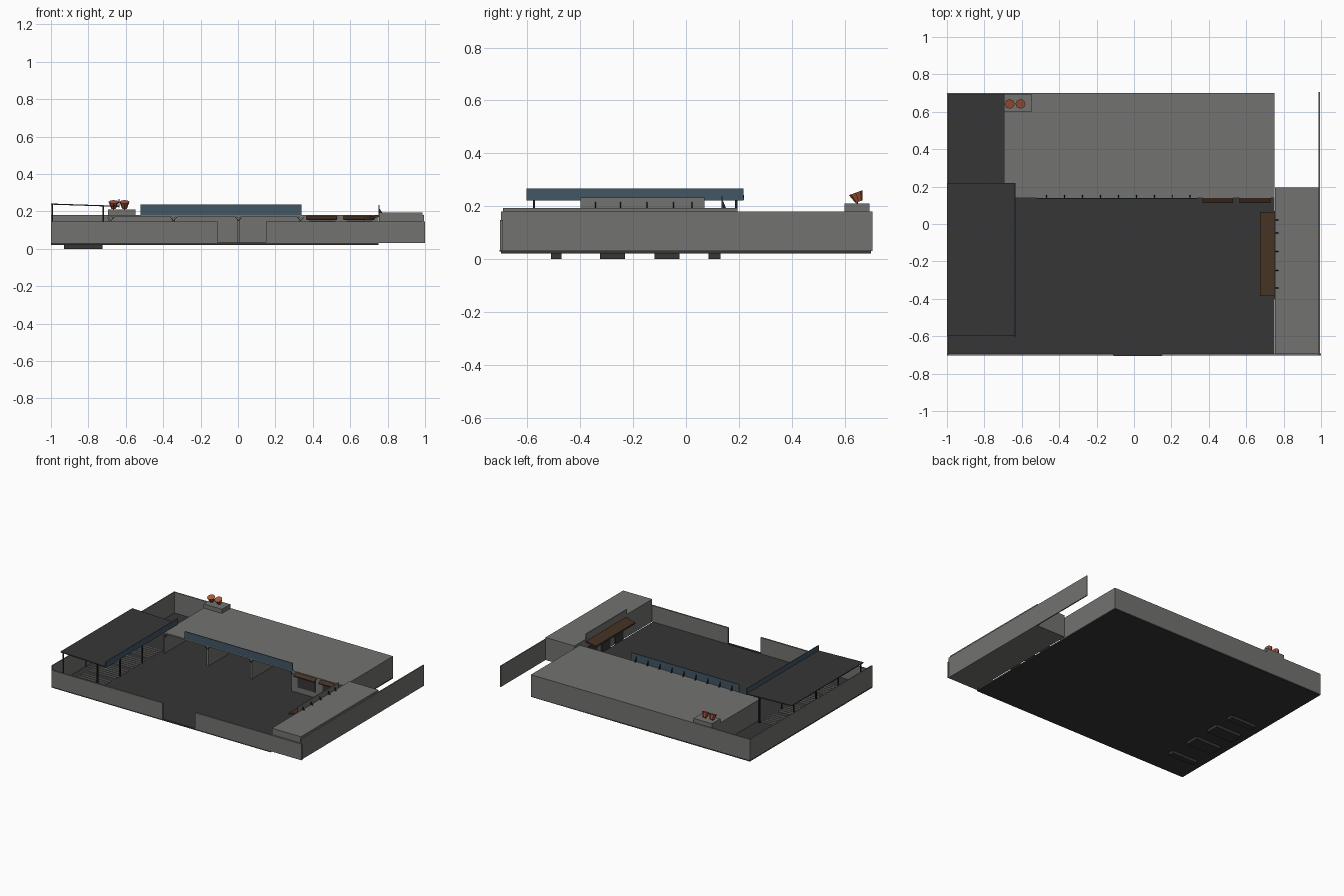
import bpy, bmesh, math
from mathutils import Matrix, Vector

if "Cube" in bpy.data.objects:
    bpy.data.objects.remove(bpy.data.objects["Cube"])


def material(name, rgb):
    m = bpy.data.materials.new(name)
    m.diffuse_color = (*rgb, 1)
    m.use_nodes = True
    m.node_tree.nodes["Principled BSDF"].inputs["Base Color"].default_value = m.diffuse_color
    return m


GREY = material("concrete grey", (0.17, 0.17, 0.16))
DARK = material("asphalt dark", (0.037, 0.037, 0.037))
BLUE = material("slate blue", (0.055, 0.095, 0.13))
BROWN = material("awning brown", (0.06, 0.032, 0.018))
ORANGE = material("rust orange", (0.42, 0.10, 0.045))
LIGHT = material("light grey", (0.32, 0.32, 0.31))
METAL = material("black metal", (0.015, 0.015, 0.015))


def finish(name, bm, mat):
    bmesh.ops.recalc_face_normals(bm, faces=bm.faces)
    me = bpy.data.meshes.new(name)
    bm.to_mesh(me)
    bm.free()
    me.materials.append(mat)
    ob = bpy.data.objects.new(name, me)
    bpy.context.collection.objects.link(ob)
    return ob


def boxes(name, mat, *specs):
    """One object from boxes given as x0, x1, y0, y1, z0, z1."""
    bm = bmesh.new()
    for x0, x1, y0, y1, z0, z1 in specs:
        mtx = Matrix.Translation(((x0 + x1) / 2, (y0 + y1) / 2, (z0 + z1) / 2)) @ \
            Matrix.Diagonal((x1 - x0, y1 - y0, z1 - z0, 1))
        bmesh.ops.create_cube(bm, size=1, matrix=mtx)
    return finish(name, bm, mat)


def prism(name, mat, profile, along):
    """Extrude a planar polygon by a vector."""
    bm = bmesh.new()
    f = bm.faces.new([bm.verts.new(p) for p in profile])
    ext = bmesh.ops.extrude_face_region(bm, geom=[f], use_keep_orig=True)
    verts = [v for v in ext["geom"] if isinstance(v, bmesh.types.BMVert)]
    bmesh.ops.translate(bm, verts=verts, vec=Vector(along))
    return finish(name, bm, mat)


# Yard slab and the pads underneath it
boxes("yard_slab", DARK, (-1, 0.75, -0.7, 0.7, 0.02, 0.03))
boxes("gate_threshold", DARK, (-0.11, 0.15, -0.705, -0.69, 0.028, 0.034))
PADS = [(-0.51, -0.47), (-0.325, -0.23), (-0.12, -0.025), (0.085, 0.13)]
boxes("under_pads", DARK, *[(-0.93, -0.725, a, b, 0, 0.02) for a, b in PADS])

# Perimeter walls
boxes("front_wall_left", GREY, (-1, -0.11, -0.703, -0.692, 0.03, 0.147))
boxes("front_wall_right", GREY, (0.15, 1, -0.703, -0.692, 0.03, 0.147))
boxes("left_wall", GREY, (-1, -0.993, -0.7, 0.7, 0.025, 0.18))
boxes("back_wall", GREY, (-1, 0.75, 0.692, 0.7, 0.025, 0.18))
boxes("right_wall", GREY, (0.986, 0.994, -0.7, 0.705, 0.03, 0.18))

# Back building: roof, end walls, open bays with partitions
boxes("back_roof", GREY, (-0.695, 0.75, 0.14, 0.7, 0.17, 0.18))
boxes("back_end_walls", GREY, (-0.695, -0.685, 0.14, 0.695, 0.03, 0.171),
      (0.742, 0.75, 0.14, 0.695, 0.03, 0.171))
PARTS = (-0.345, 0.003, 0.335)
boxes("bay_partitions", GREY, *[(x - 0.008, x + 0.008, 0.145, 0.695, 0.03, 0.171) for x in PARTS])
for x in (-0.68,) + PARTS:
    for s in (-1, 1):
        prism("bay_brace", METAL, [(x, 0.142, 0.152), (x, 0.142, 0.147), (x + s * 0.02, 0.142, 0.17),
                                   (x + s * 0.016, 0.142, 0.17)], (0, 0.006, 0))

# Shop front at the right of the back building, with windows and awnings
boxes("shop_front", GREY, (0.335, 0.75, 0.142, 0.15, 0.03, 0.171))
boxes("shop_windows", DARK, *[(a, b, 0.138, 0.143, 0.07, 0.15) for a, b in ((0.38, 0.52), (0.58, 0.72))])
for a, b in ((0.365, 0.53), (0.565, 0.73)):
    prism("shop_awning", BROWN, [(a, 0.142, 0.175), (a, 0.142, 0.167), (a, 0.113, 0.153),
                                 (a, 0.113, 0.16)], (b - a, 0, 0))

# Blue sign board with brackets behind
boxes("blue_sign", BLUE, (-0.52, 0.34, 0.134, 0.14, 0.18, 0.236))
for i in range(9):
    x = -0.47 + i * 0.096
    prism("sign_bracket", METAL, [(x, 0.14, 0.22), (x, 0.14, 0.18), (x, 0.156, 0.18)], (0.005, 0, 0))

# Right building, its sign panel, awning and doors
boxes("right_building", GREY, (0.755, 0.987, -0.692, 0.195, 0.03, 0.193))
boxes("right_panel", GREY, (0.75, 0.756, -0.4, 0.07, 0.18, 0.233))
for y in (-0.345, -0.25, -0.15, -0.05, 0.02):
    prism("panel_bracket", METAL, [(0.756, y, 0.215), (0.756, y, 0.193), (0.772, y, 0.193)], (0, 0.005, 0))
prism("right_awning", BROWN, [(0.755, -0.385, 0.182), (0.755, -0.385, 0.17), (0.675, -0.385, 0.152),
                              (0.675, -0.385, 0.164)], (0, 0.45, 0))
boxes("right_doors", DARK, *[(0.75, 0.757, y, y + 0.1, 0.03, 0.13) for y in (-0.36, -0.21, -0.06)])

# Canopy over the left bays
prism("canopy_roof", DARK, [(-1, -0.6, 0.242), (-1, -0.6, 0.236), (-0.637, -0.6, 0.224),
                            (-0.637, -0.6, 0.23)], (0, 0.82, 0))
boxes("canopy_fascia", BLUE, (-0.64, -0.634, -0.603, 0.218, 0.222, 0.266))
posts = []
for y in (-0.575, -0.32, -0.065, 0.19):
    posts += [(-0.998, -0.99, y - 0.004, y + 0.004, 0.03, 0.238),
              (-0.724, -0.716, y - 0.004, y + 0.004, 0.03, 0.229)]
boxes("canopy_posts", METAL, *posts)

# Slatted grey bays on the ground under the canopy
slats = []
for i in range(4):
    for j in range(6):
        y = -0.56 + i * 0.195 + j * 0.026
        slats.append((-0.94, -0.72, y, y + 0.012, 0.03, 0.036))
boxes("bay_slats", LIGHT, *slats)

# Roof plinth with two tilted horns
boxes("horn_plinth", GREY, (-0.695, -0.548, 0.6, 0.695, 0.18, 0.21))
for x, tilt in ((-0.665, 0.35), (-0.607, 0.35)):
    bm = bmesh.new()
    mtx = Matrix.Translation((x, 0.648, 0.234)) @ Matrix.Rotation(tilt, 4, 'X')
    bmesh.ops.create_cone(bm, cap_ends=True, segments=8, radius1=0.014, radius2=0.027,
                          depth=0.036, matrix=mtx)
    finish("roof_horn", bm, ORANGE)
    boxes("horn_stand", METAL, (x - 0.003, x + 0.003, 0.645, 0.651, 0.205, 0.225))
